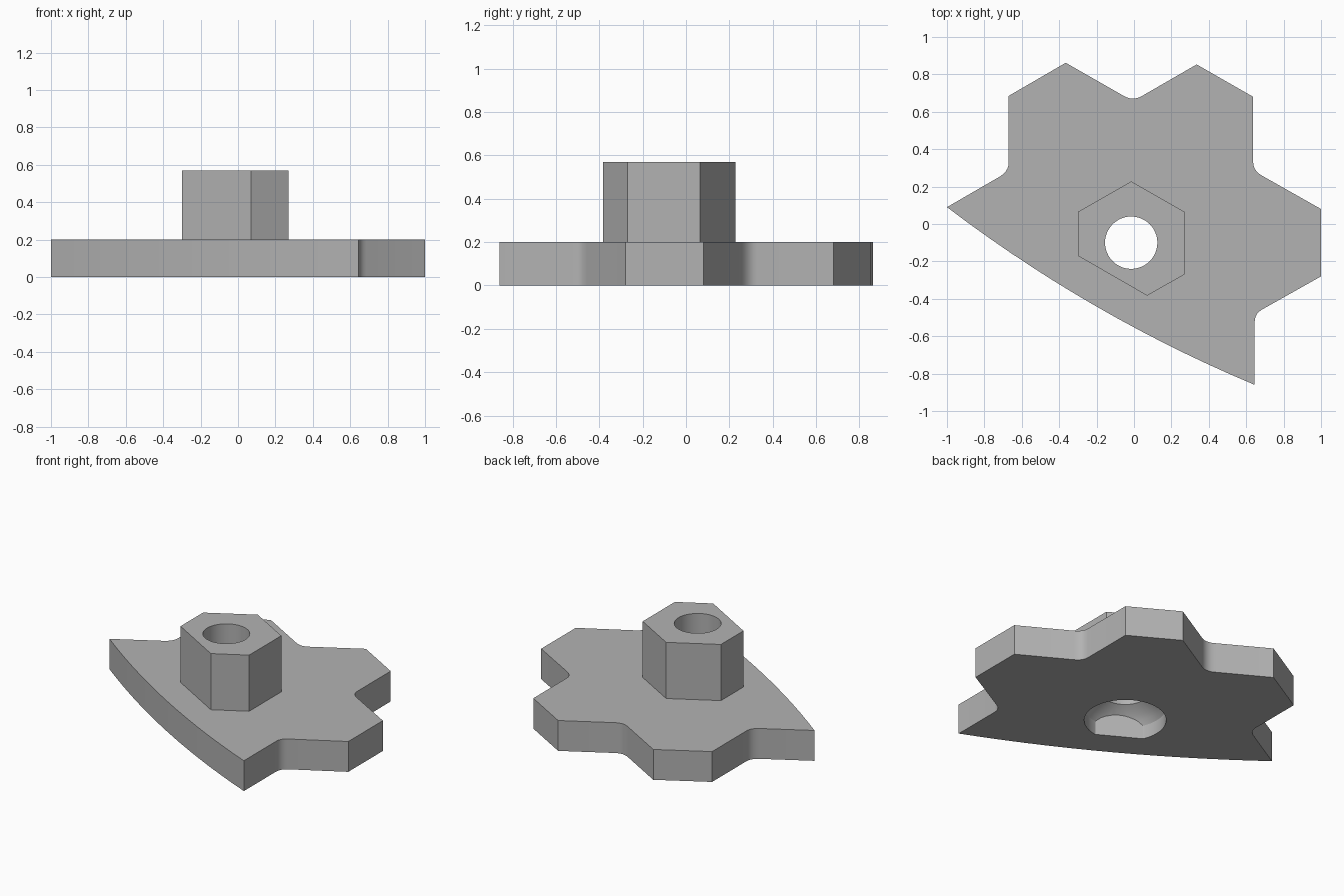
import bpy, bmesh, math
from mathutils import Vector

if "Cube" in bpy.data.objects:
    bpy.data.objects.remove(bpy.data.objects["Cube"])

grey = bpy.data.materials.new("plain grey")
grey.use_nodes = True
colour = (0.45, 0.45, 0.45, 1)
grey.diffuse_color = colour
grey.node_tree.nodes["Principled BSDF"].inputs["Base Color"].default_value = colour

AXIS = Vector((-0.015, -0.1, 0))             # centre of boss and bore
FLAT = Vector((-0.494, -0.87, 0))            # direction of the trimmed side


def finish(name, bm):
    bmesh.ops.recalc_face_normals(bm, faces=bm.faces)
    mesh = bpy.data.meshes.new(name)
    bm.to_mesh(mesh)
    bm.free()
    mesh.materials.append(grey)
    obj = bpy.data.objects.new(name, mesh)
    bpy.context.collection.objects.link(obj)
    return obj


def prism(name, outline, z0, z1):
    bm = bmesh.new()
    base = bm.faces.new([bm.verts.new((x, y, z0)) for x, y in outline])
    top = bmesh.ops.extrude_face_region(bm, geom=[base])["geom"]
    verts = [v for v in top if isinstance(v, bmesh.types.BMVert)]
    bmesh.ops.translate(bm, verts=verts, vec=(0, 0, z1 - z0))
    return finish(name, bm)


def curve(a, control, b, steps):
    pts = []
    for i in range(steps + 1):
        t = i / steps
        pts.append(tuple((1 - t) ** 2 * p + 2 * t * (1 - t) * c + t * t * q
                         for p, c, q in zip(a, control, b)))
    return pts


def combine(target, other, operation):
    mod = target.modifiers.new(operation, "BOOLEAN")
    mod.operation, mod.object, mod.solver = operation, other, "EXACT"
    bpy.context.view_layer.objects.active = target
    bpy.ops.object.modifier_apply(modifier=mod.name)
    bpy.data.objects.remove(other)


# Toothed plate: straight teeth, rounded roots, one long bowed edge
outline = curve((0.645, -0.86), (-0.237, -0.49), (-1, 0.09), 14)
outline += curve((-0.715, 0.255), (-0.67, 0.283), (-0.67, 0.33), 5)
outline += [(-0.67, 0.685), (-0.365, 0.862)]
outline += curve((-0.055, 0.685), (-0.01, 0.658), (0.035, 0.68), 5)
outline += [(0.335, 0.853), (0.637, 0.68)]
outline += curve((0.637, 0.33), (0.637, 0.285), (0.687, 0.257), 5)
outline += [(1, 0.08), (1, -0.28)]
outline += curve((0.685, -0.457), (0.645, -0.48), (0.645, -0.525), 5)
plate = prism("toothed_plate", outline, 0, 0.2)

# Hexagonal boss with one side trimmed closer to the bore
boss_outline = [(-0.015, 0.228), (-0.3, 0.065), (-0.3, -0.17),
                (0.07, -0.383), (0.27, -0.27), (0.27, 0.065)]
combine(plate, prism("hex_boss", boss_outline, 0.15, 0.57), "UNION")

# Bore with a domed counterbore below, flattened on the trimmed side
profile = [(0.245, -0.1), (0.245, 0.09), (0.225, 0.12), (0.2, 0.145),
           (0.17, 0.17), (0.14, 0.19), (0.14, 0.7)]
sides = 48
bm = bmesh.new()
rings = []
for r, z in profile:
    rings.append([bm.verts.new(AXIS + Vector((r * math.cos(a), r * math.sin(a), z)))
                  for a in (math.tau * i / sides for i in range(sides))])
for low, high in zip(rings, rings[1:]):
    for i in range(sides):
        j = (i + 1) % sides
        bm.faces.new((low[i], low[j], high[j], high[i]))
bm.faces.new(rings[0])
bm.faces.new(rings[-1])
cut = bmesh.ops.bisect_plane(bm, geom=bm.verts[:] + bm.edges[:] + bm.faces[:],
                             plane_co=AXIS + FLAT * 0.197, plane_no=FLAT,
                             clear_outer=True)
edges = [e for e in cut["geom_cut"] if isinstance(e, bmesh.types.BMEdge)]
bmesh.ops.contextual_create(bm, geom=edges)
combine(plate, finish("bore_cutter", bm), "DIFFERENCE")

# Smooth the rounded walls, keep the edges sharp
bpy.ops.object.select_all(action="DESELECT")
plate.select_set(True)
bpy.context.view_layer.objects.active = plate
bpy.ops.object.shade_smooth_by_angle(angle=math.radians(25))
